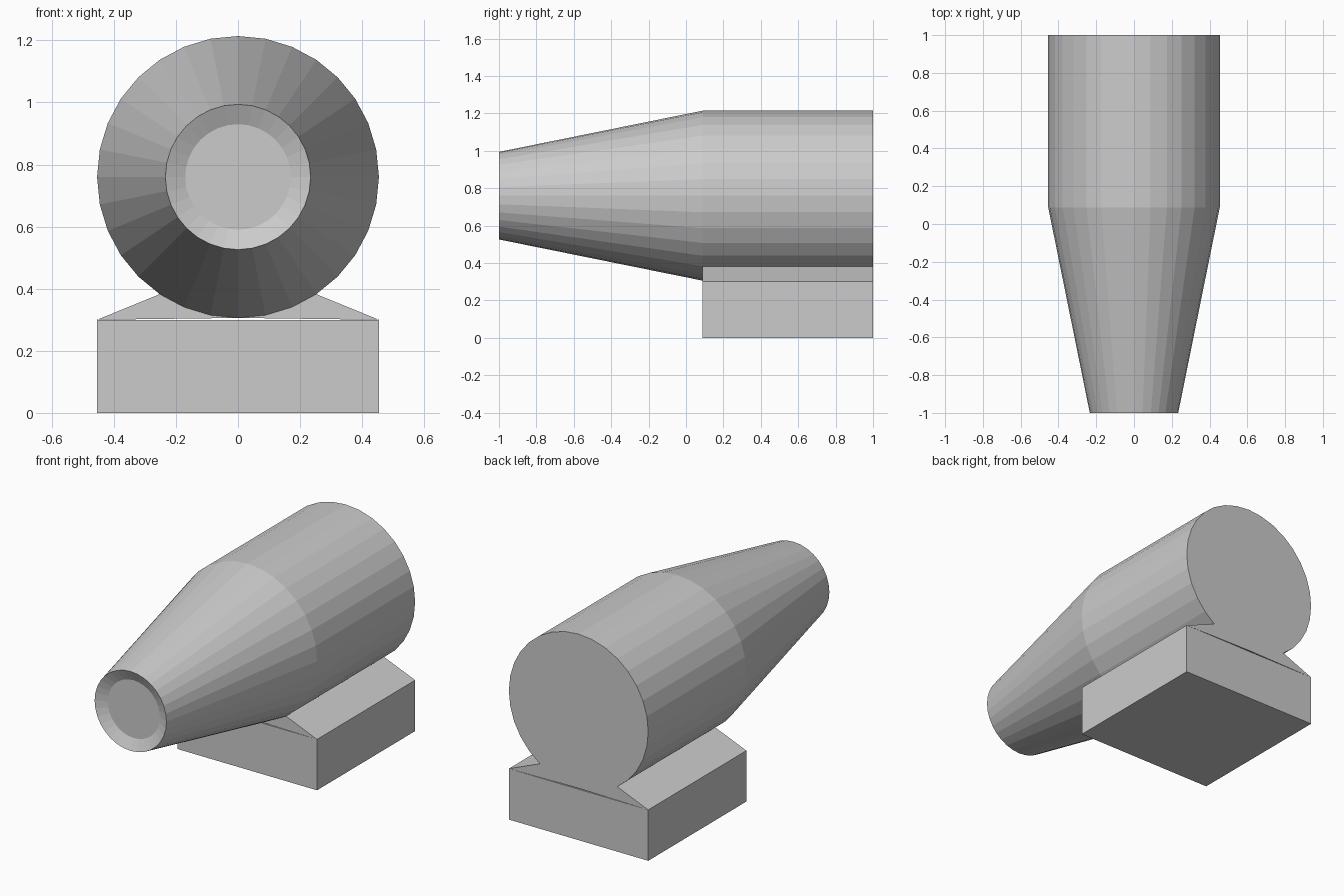
import bpy, bmesh
from math import sin, cos, pi

if "Cube" in bpy.data.objects:
    bpy.data.objects.remove(bpy.data.objects["Cube"])

SIDES = 32
R, AXIS_Z = 0.454, 0.76      # barrel radius and axis height
Y0, Y1 = 0.087, 1.0          # straight section, also the base length
BASE_Z = 0.30


def finish(name, bm):
    bmesh.ops.recalc_face_normals(bm, faces=bm.faces)
    mesh = bpy.data.meshes.new(name)
    bm.to_mesh(mesh)
    bm.free()
    bpy.context.collection.objects.link(bpy.data.objects.new(name, mesh))


def ring_point(i, r=R):
    """Point i on the circle, counted from the bottom: (x, z)."""
    a = 2 * pi * i / SIDES
    return r * sin(a), AXIS_Z - r * cos(a)


def lathe(name, profile):
    """Closed solid through rings given as (radius, y)."""
    bm = bmesh.new()
    rings = []
    for r, y in profile:
        pts = [ring_point(i, r) for i in range(SIDES)]
        rings.append([bm.verts.new((x, y, z)) for x, z in pts])
    for a, b in zip(rings, rings[1:]):
        for i in range(SIDES):
            j = (i + 1) % SIDES
            bm.faces.new((a[i], a[j], b[j], b[i]))
    bm.faces.new(rings[0])
    bm.faces.new(rings[-1])
    finish(name, bm)


def prism(name, outline):
    """Extrude an (x, z) outline from Y0 to Y1."""
    bm = bmesh.new()
    face = bm.faces.new([bm.verts.new((x, Y0, z)) for x, z in outline])
    ext = bmesh.ops.extrude_face_region(bm, geom=[face], use_keep_orig=True)
    verts = [v for v in ext["geom"] if isinstance(v, bmesh.types.BMVert)]
    bmesh.ops.translate(bm, verts=verts, vec=(0, Y1 - Y0, 0))
    finish(name, bm)


# Barrel: recessed muzzle, taper, straight section
lathe("barrel", [(0.17, -0.97), (0.234, -1.0), (R, Y0), (R, Y1)])

# Base block
prism("base", [(-R, 0), (R, 0), (R, BASE_Z), (-R, BASE_Z)])

# Cradle wedges between the base edges and the underside of the barrel
for side, name in ((-1, "cradle_left"), (1, "cradle_right")):
    curve = [ring_point(i) for i in range(4)]
    prism(name, [(side * x, z) for x, z in curve + [(R, BASE_Z)]])
